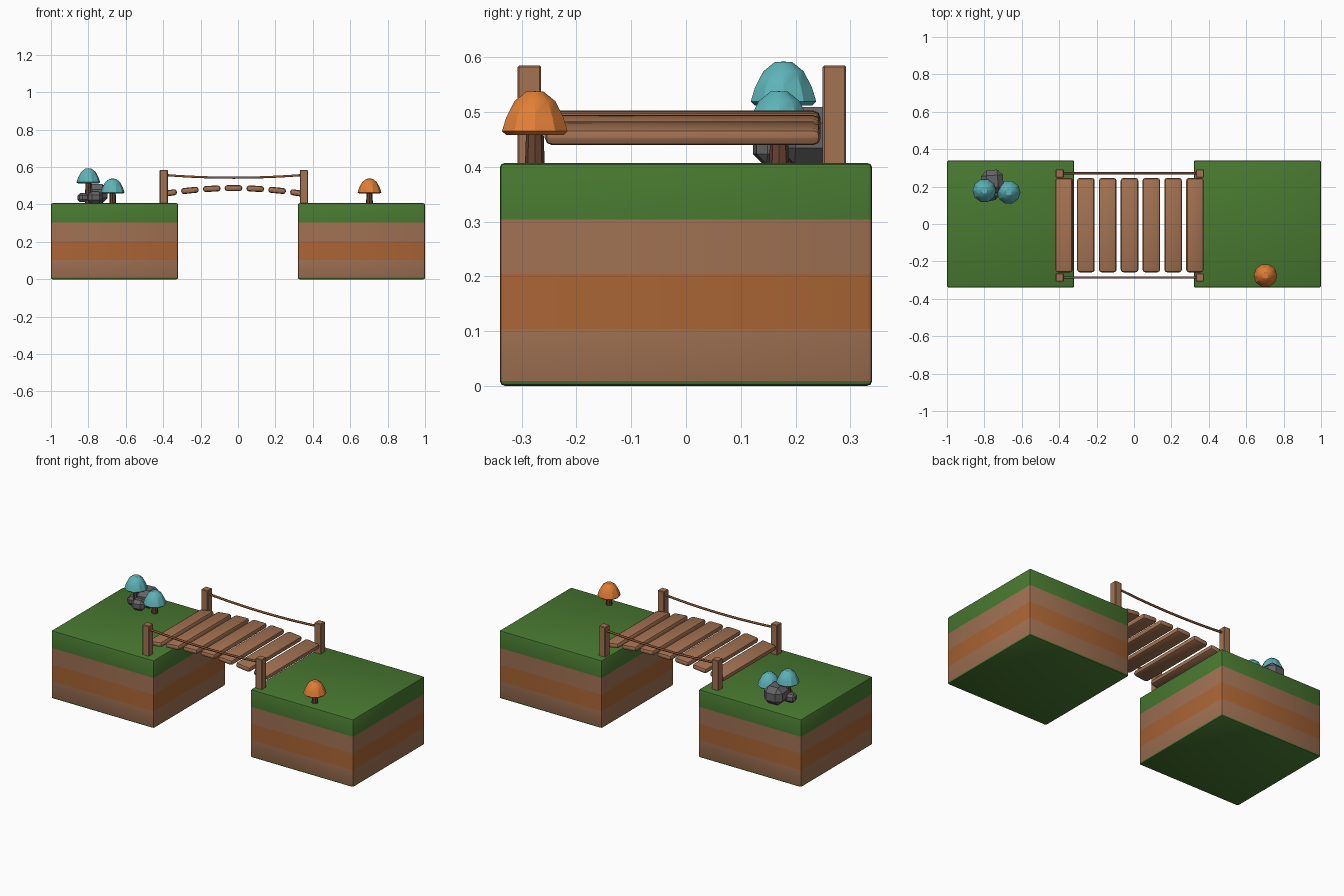
import bpy, bmesh, math
from mathutils import Matrix, Vector

if "Cube" in bpy.data.objects:
    bpy.data.objects.remove(bpy.data.objects["Cube"])


def material(name, rgb):
    m = bpy.data.materials.new(name)
    m.diffuse_color = (*rgb, 1)
    m.use_nodes = True
    m.node_tree.nodes["Principled BSDF"].inputs["Base Color"].default_value = m.diffuse_color
    return m


GRASS = material("grass", (0.065, 0.19, 0.03))
SOIL = material("soil", (0.35, 0.165, 0.085))
CLAY = material("clay", (0.40, 0.13, 0.035))
WOOD = material("wood", (0.37, 0.17, 0.085))
ROPE = material("rope", (0.27, 0.09, 0.03))
STEM = material("stem", (0.13, 0.055, 0.03))
TEAL = material("teal", (0.11, 0.45, 0.48))
ORANGE = material("orange", (0.75, 0.21, 0.035))
STONE = material("stone", (0.13, 0.13, 0.13))
GROUND = 0.407


def finish(bm, name, mats, smooth=None):
    bmesh.ops.recalc_face_normals(bm, faces=bm.faces)
    me = bpy.data.meshes.new(name)
    bm.to_mesh(me)
    bm.free()
    ob = bpy.data.objects.new(name, me)
    bpy.context.collection.objects.link(ob)
    for m in mats:
        me.materials.append(m)
    if smooth:
        bpy.ops.object.select_all(action='DESELECT')
        ob.select_set(True)
        bpy.context.view_layer.objects.active = ob
        bpy.ops.object.shade_smooth_by_angle(angle=math.radians(smooth))
    return ob


def box(size, bevel, segments):
    bm = bmesh.new()
    bmesh.ops.create_cube(bm, size=1, matrix=Matrix.Diagonal((*size, 1)))
    bmesh.ops.bevel(bm, geom=bm.edges[:], offset=bevel, segments=segments,
                    profile=0.5, affect='EDGES')
    return bm


def place(bm, loc, rot=Matrix.Identity(4)):
    bm.transform(Matrix.Translation(loc) @ rot)


# layered ground blocks, grass on top and underneath
for side, x in (("left", -0.66), ("right", 0.66)):
    bm = box((0.68, 0.68, GROUND), 0.009, 2)
    place(bm, (x, 0, GROUND / 2))
    for z in (0.104, 0.204, 0.304):
        bmesh.ops.bisect_plane(bm, geom=bm.verts[:] + bm.edges[:] + bm.faces[:],
                               plane_co=(0, 0, z), plane_no=(0, 0, 1))
    for f in bm.faces:
        z = f.calc_center_median().z
        if z > 0.304 or z < 0.008:
            f.material_index = 0
        else:
            f.material_index = 2 if 0.104 < z < 0.204 else 1
    finish(bm, side + "_ground", (GRASS, SOIL, CLAY), 40)

# arched bridge planks
MID = -0.024
for i in range(7):
    dx = (i - 3) * 0.1165
    bm = box((0.094, 0.504, 0.032), 0.014, 2)
    tilt = Matrix.Rotation(math.atan(0.44 * dx), 4, 'Y')
    place(bm, (MID + dx, -0.006, 0.487 - 0.22 * dx * dx), tilt)
    finish(bm, f"plank_{i + 1}", (WOOD,), 40)

# corner posts and sagging handrail ropes
for side, y in (("front", -0.286), ("back", 0.271)):
    for end, x in (("left", -0.397), ("right", 0.352)):
        bm = box((0.043, 0.043, 0.182), 0.003, 1)
        place(bm, (x, y, 0.494))
        finish(bm, f"{side}_{end}_post", (WOOD,))
    cu = bpy.data.curves.new(side + "_rope", 'CURVE')
    cu.dimensions = '3D'
    cu.bevel_depth = 0.0065
    cu.bevel_resolution = 1
    cu.use_fill_caps = True
    sp = cu.splines.new('POLY')
    sp.points.add(10)
    for k, p in enumerate(sp.points):
        t = k / 5 - 1
        p.co = (-0.0225 + 0.375 * t, y, 0.543 + 0.015 * t * t, 1)
    cu.materials.append(ROPE)
    ob = bpy.data.objects.new(side + "_rope", cu)
    bpy.context.collection.objects.link(ob)
    bpy.ops.object.select_all(action='DESELECT')
    ob.select_set(True)
    bpy.context.view_layer.objects.active = ob
    bpy.ops.object.convert(target='MESH')

# mushrooms: (radius, height) cap profile spun round the stem
CAP = ((0.0, 0.003), (0.055, 0.0), (0.063, 0.007), (0.055, 0.032),
       (0.039, 0.062), (0.017, 0.079), (0.0, 0.080))


def lathe(profile, loc, sides, name, mat):
    bm = bmesh.new()
    vs = [bm.verts.new((r, 0, z)) for r, z in profile]
    es = [bm.edges.new(p) for p in zip(vs, vs[1:])]
    bmesh.ops.spin(bm, geom=vs + es, cent=(0, 0, 0), axis=(0, 0, 1),
                   angle=2 * math.pi, steps=sides, use_duplicate=False)
    bmesh.ops.remove_doubles(bm, verts=bm.verts[:], dist=0.0005)
    place(bm, loc)
    finish(bm, name, (mat,), 25)


for n, (x, y, z, mat) in enumerate(((-0.80, 0.178, 0.512, TEAL),
                                    (-0.67, 0.170, 0.458, TEAL),
                                    (0.703, -0.276, 0.458, ORANGE)), 1):
    lathe(CAP, (x, y, z), 10, f"mushroom_{n}_cap", mat)
    h = z - GROUND + 0.008
    lathe(((0, 0), (0.018, 0), (0.016, h), (0, h)), (x, y, GROUND - 0.002), 8,
          f"mushroom_{n}_stem", STEM)

# rocks: chamfered boulder and two pebbles
for name, loc, size, turn in (
        ("boulder", (-0.757, 0.228, 0.457), (0.116, 0.122, 0.104), 4),
        ("left_pebble", (-0.826, 0.185, 0.436), (0.056, 0.056, 0.048), 20),
        ("front_pebble", (-0.766, 0.160, 0.437), (0.076, 0.070, 0.062), 10)):
    bm = box(size, min(size) * 0.28, 1)
    place(bm, loc, Matrix.Rotation(math.radians(turn), 4, 'Z'))
    finish(bm, name, (STONE,))
